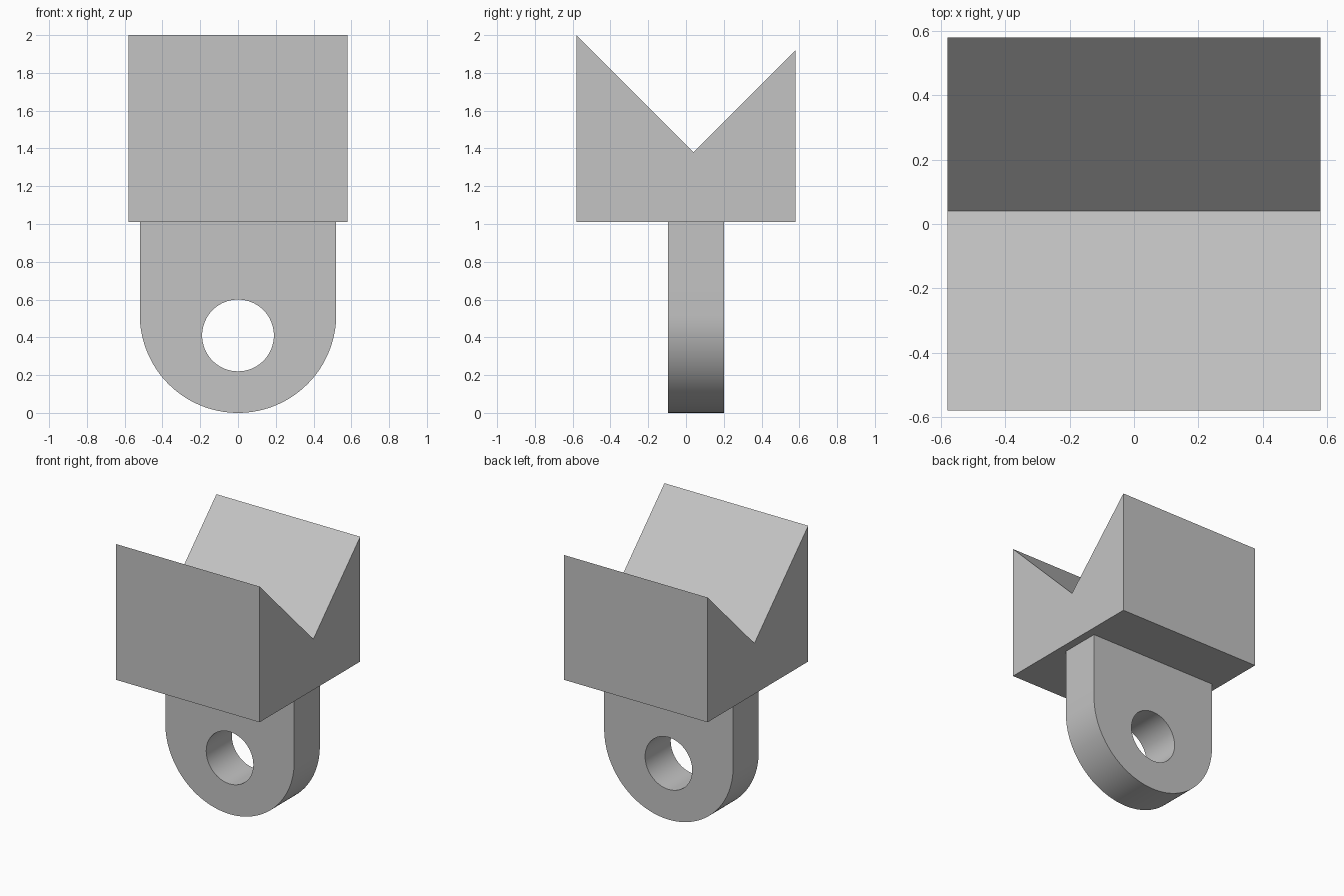
import bpy, bmesh
from math import sin, cos, pi, radians
from mathutils import Vector

cube = bpy.data.objects.get("Cube")
if cube:
    bpy.data.objects.remove(cube, do_unlink=True)

# Single grey material
grey = bpy.data.materials.new("plain grey")
grey.use_nodes = True
colour = (0.55, 0.55, 0.55, 1)
grey.diffuse_color = colour
grey.node_tree.nodes["Principled BSDF"].inputs["Base Color"].default_value = colour


def extrude_outlines(name, outlines, depth, smooth=False):
    """Fill nested closed outlines (the inner ones become holes) and extrude."""
    bm = bmesh.new()
    edges = []
    for outline in outlines:
        verts = [bm.verts.new(p) for p in outline]
        edges += [bm.edges.new((a, b)) for a, b in zip(verts, verts[1:] + verts[:1])]
    bmesh.ops.triangle_fill(bm, edges=edges, use_beauty=True, use_dissolve=False)
    result = bmesh.ops.extrude_face_region(bm, geom=bm.faces[:], use_keep_orig=True)
    moved = [g for g in result["geom"] if isinstance(g, bmesh.types.BMVert)]
    bmesh.ops.translate(bm, verts=moved, vec=Vector(depth))
    bmesh.ops.recalc_face_normals(bm, faces=bm.faces[:])
    mesh = bpy.data.meshes.new(name)
    bm.to_mesh(mesh)
    bm.free()
    mesh.materials.append(grey)
    obj = bpy.data.objects.new(name, mesh)
    bpy.context.collection.objects.link(obj)
    if smooth:
        bpy.ops.object.select_all(action="DESELECT")
        obj.select_set(True)
        bpy.context.view_layer.objects.active = obj
        bpy.ops.object.shade_smooth_by_angle(angle=radians(30))
    return obj


def arc(radius, z, start, sweep, steps, y):
    return [(radius * cos(start + sweep * i / steps), y,
             z + radius * sin(start + sweep * i / steps)) for i in range(steps + 1)]


# V-grooved block, profile in the y-z plane
half, base = 0.58, 1.01
profile = [(-half, base), (half, base), (half, 1.92), (0.04, 1.38), (-half, 2.0)]
extrude_outlines("v_block", [[(-half, y, z) for y, z in profile]], (2 * half, 0, 0))

# Rounded lug with a pin hole, profile in the x-z plane
front, back, radius = -0.095, 0.20, 0.52
lug = [(-radius, front, base)] + arc(radius, radius, pi, pi, 64, front) + [(radius, front, base)]
hole = arc(0.19, 0.41, 0, 2 * pi, 64, front)[:-1]
extrude_outlines("mounting_lug", [lug, hole], (0, back - front, 0), smooth=True)
